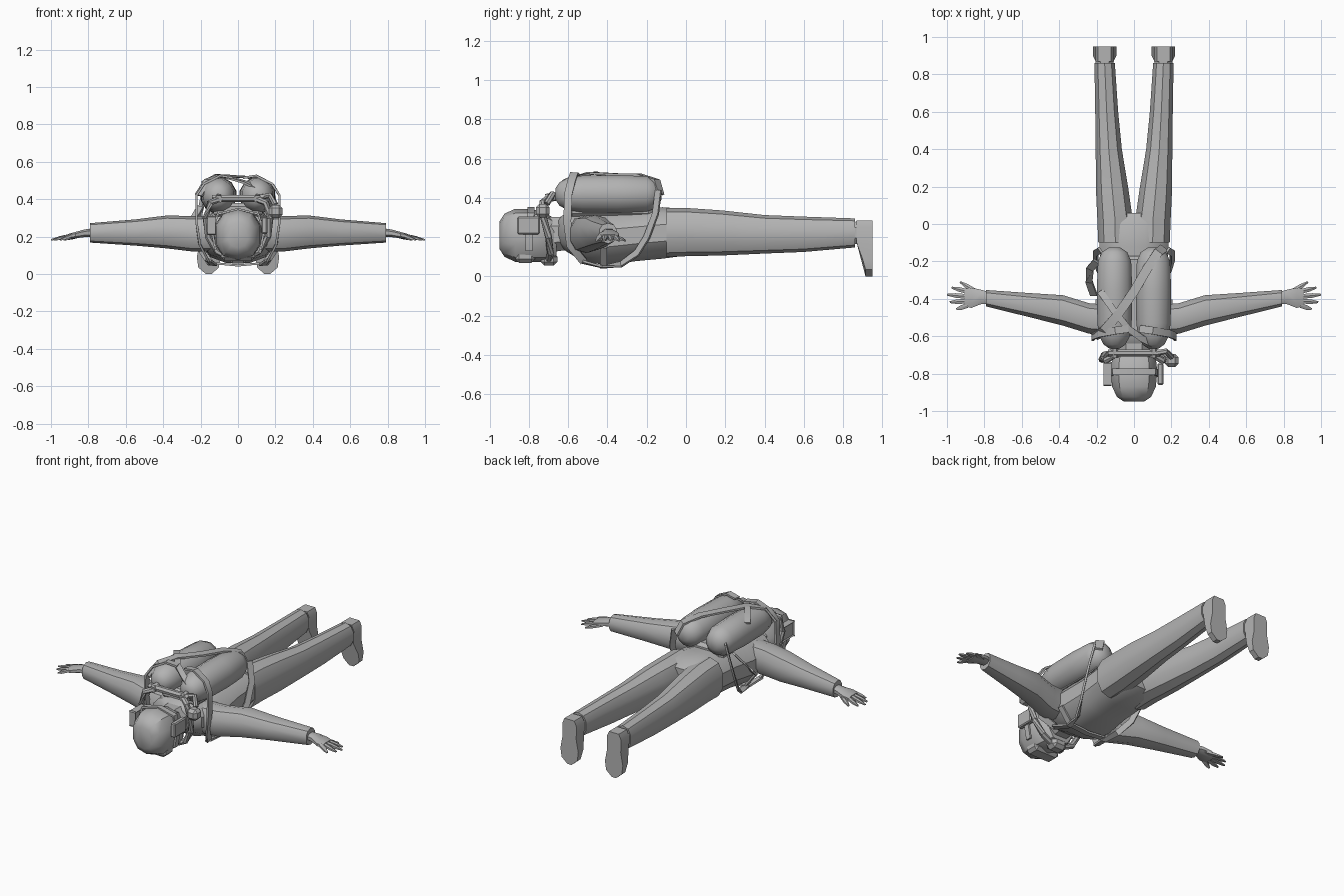
import bpy, bmesh, math
from mathutils import Vector as V

grey = bpy.data.materials.new("plain_grey")
grey.diffuse_color = (0.45, 0.45, 0.45, 1)


def finish(name, bm, angle=35):
    bmesh.ops.recalc_face_normals(bm, faces=bm.faces[:])
    me = bpy.data.meshes.new(name)
    bm.to_mesh(me)
    bm.free()
    me.materials.append(grey)
    me.shade_smooth()
    me.set_sharp_from_angle(angle=math.radians(angle))
    ob = bpy.data.objects.new(name, me)
    bpy.context.collection.objects.link(ob)
    return ob


def skin(name, rings, angle=35):
    """Close a stack of equally sized point rings into a solid."""
    bm = bmesh.new()
    vs = [[bm.verts.new(p) for p in r] for r in rings]
    n = len(vs[0])
    for a, b in zip(vs, vs[1:]):
        for i in range(n):
            j = (i + 1) % n
            bm.faces.new((a[i], a[j], b[j], b[i]))
    bm.faces.new(vs[0])
    bm.faces.new(vs[-1])
    return finish(name, bm, angle)


def loft(name, sections, axis, sides=10, power=0.85, angle=35):
    """sections: position on axis, side centre, z centre, side radius, z radius."""
    rings = []
    for t, c, cz, r, rz in sections:
        ring = []
        for i in range(sides):
            a = 2 * math.pi * (i + 0.5) / sides
            ca, sa = math.cos(a), math.sin(a)
            u = c + r * math.copysign(abs(ca) ** power, ca)
            w = cz + rz * math.copysign(abs(sa) ** power, sa)
            ring.append((t, u, w) if axis == "x" else (u, t, w))
        rings.append(ring)
    return skin(name, rings, angle)


def strap(name, pts, wdir, width, thick=0.012):
    """Flat webbing along points; wdir is the width direction."""
    pts = [V(p) for p in pts]
    rings = []
    for i, p in enumerate(pts):
        t = (pts[min(i + 1, len(pts) - 1)] - pts[max(i - 1, 0)]).normalized()
        w = V(wdir)
        w = (w - t * w.dot(t)).normalized()
        n = t.cross(w) * thick / 2
        w *= width / 2
        rings.append([p + w + n, p - w + n, p - w - n, p + w - n])
    return skin(name, rings)


def tube(name, pts, r, sides=7):
    pts = [V(p) for p in pts]
    rings = []
    for i, p in enumerate(pts):
        t = (pts[min(i + 1, len(pts) - 1)] - pts[max(i - 1, 0)]).normalized()
        u = t.cross(V((0.31, 0.2, 0.93))).normalized()
        w = t.cross(u)
        rings.append([p + r * (u * math.cos(k * math.tau / sides) + w * math.sin(k * math.tau / sides))
                      for k in range(sides)])
    return skin(name, rings)


def box(name, lo, hi, bevel=0.0):
    bm = bmesh.new()
    bmesh.ops.create_cube(bm, size=1)
    lo, hi = V(lo), V(hi)
    for v in bm.verts:
        v.co = V([(lo[k] + hi[k]) / 2 + v.co[k] * (hi[k] - lo[k]) for k in range(3)])
    if bevel:
        bmesh.ops.bevel(bm, geom=bm.edges[:], offset=bevel, segments=1, affect="EDGES")
    return finish(name, bm)


# torso, neck and hood (face down, back up)
loft("torso", [(-0.65, 0, 0.23, 0.09, 0.07), (-0.61, 0, 0.225, 0.175, 0.10),
               (-0.52, 0, 0.20, 0.20, 0.13), (-0.40, 0, 0.195, 0.20, 0.14),
               (-0.25, 0, 0.21, 0.185, 0.135), (-0.12, 0, 0.222, 0.19, 0.135),
               (0.00, 0, 0.225, 0.195, 0.122), (0.06, 0, 0.225, 0.17, 0.09)], "y", 12)
loft("neck", [(-0.75, 0, 0.21, 0.09, 0.10), (-0.60, 0, 0.22, 0.10, 0.09)], "y", 8)
loft("hood", [(-0.95, 0, 0.21, 0.055, 0.07), (-0.925, 0, 0.21, 0.095, 0.11),
              (-0.87, 0, 0.21, 0.122, 0.135), (-0.79, 0, 0.21, 0.130, 0.135),
              (-0.72, 0, 0.20, 0.122, 0.125), (-0.66, 0, 0.19, 0.085, 0.10)], "y", 10)

# face mask and mouthpiece
box("face_mask", (-0.09, -0.87, 0.07), (0.09, -0.77, 0.13), 0.018)
box("mouthpiece", (-0.05, -0.74, 0.055), (0.05, -0.655, 0.12), 0.02)
strap("mask_strap", [(-0.12, -0.80, 0.13), (-0.137, -0.80, 0.22), (-0.11, -0.79, 0.32),
                     (0, -0.79, 0.347), (0.11, -0.79, 0.32), (0.137, -0.80, 0.22),
                     (0.12, -0.80, 0.13)], (0, 1, 0), 0.035)

for s, side in ((-1, "left"), (1, "right")):
    cx = 0.157 * s
    # leg, ankle and downward pointing boot
    loft(side + "_leg", [(-0.10, 0.10 * s, 0.225, 0.095, 0.125), (0.02, 0.101 * s, 0.226, 0.099, 0.122),
                         (0.18, 0.116 * s, 0.222, 0.091, 0.115), (0.40, 0.135 * s, 0.215, 0.073, 0.098),
                         (0.60, 0.146 * s, 0.215, 0.064, 0.090), (0.86, cx, 0.222, 0.057, 0.074)], "y", 10)
    loft(side + "_ankle", [(0.84, cx, 0.222, 0.05, 0.06), (0.89, cx, 0.222, 0.052, 0.062)], "y", 8)
    outline = [(-0.035, 0.285), (0.035, 0.285), (0.05, 0.25), (0.048, 0.17), (0.063, 0.09),
               (0.055, 0.035), (0.015, 0.0), (-0.015, 0.0), (-0.055, 0.035), (-0.063, 0.09),
               (-0.048, 0.17), (-0.05, 0.25)]
    skin(side + "_boot", [[(cx + x, 0.87 + (0.0 if z > 0.14 else 0.03 if z > 0.05 else 0.045), z)
                           for x, z in outline],
                          [(cx + x, 0.95, z) for x, z in outline]])

    # arm with sleeve cuff
    loft(side + "_arm", [(0.12 * s, -0.515, 0.215, 0.085, 0.095), (0.24 * s, -0.505, 0.215, 0.085, 0.095),
                         (0.38 * s, -0.462, 0.225, 0.085, 0.088), (0.55 * s, -0.435, 0.222, 0.068, 0.070),
                         (0.79 * s, -0.397, 0.22, 0.046, 0.052)], "x", 10)

    # hand with spread fingers and thumb
    loft(side + "_palm", [(0.77 * s, -0.395, 0.222, 0.032, 0.025), (0.82 * s, -0.390, 0.218, 0.042, 0.022),
                          (0.87 * s, -0.395, 0.208, 0.058, 0.018), (0.905 * s, -0.393, 0.202, 0.050, 0.014)],
         "x", 8)
    for k, (x0, y0, x1, y1) in enumerate(((0.89, -0.435, 0.95, -0.456), (0.89, -0.412, 0.985, -0.418),
                                          (0.89, -0.388, 1.0, -0.378), (0.885, -0.362, 0.975, -0.340),
                                          (0.84, -0.365, 0.93, -0.310))):
        p, q = V((x0 * s, y0, 0.205)), V((x1 * s, y1, 0.182))
        d = (q - p).normalized()
        w = d.cross(V((0, 0, 1))).normalized()
        skin("%s_finger_%d" % (side, k + 1),
             [[c + w * (r * a) + V((0, 0, r * b * 0.9)) for a, b in ((1, 0.6), (0, 1), (-1, 0.6), (-1, -0.6), (1, -0.6))]
              for c, r in ((p, 0.013), (p.lerp(q, 0.6), 0.012), (q, 0.005))])

    # air tank with domed ends and valve
    tc = 0.104 * s
    loft(side + "_tank", [(y, tc, 0.42, r, r * 1.02) for y, r in
                          ((-0.665, 0.03), (-0.645, 0.06), (-0.60, 0.085), (-0.53, 0.095), (-0.35, 0.098),
                           (-0.20, 0.092), (-0.15, 0.07), (-0.125, 0.03))], "y", 12, 1.0)
    tube(side + "_valve", [(tc, -0.64, 0.41), (tc, -0.715, 0.40)], 0.022)

    # ear plate on the hood
    box(side + "_ear_plate", (0.125 * s, -0.86, 0.215), (0.157 * s, -0.745, 0.305), 0.006)

    # shoulder strap: over the tank, past the shoulder and round the chest
    strap(side + "_shoulder_strap", [(0.03 * s, -0.56, 0.515), (0.10 * s, -0.57, 0.525),
                                     (0.185 * s, -0.585, 0.48), (0.222 * s, -0.60, 0.42),
                                     (0.222 * s, -0.605, 0.28), (0.205 * s, -0.59, 0.16),
                                     (0.16 * s, -0.52, 0.075)], (0, 1, 0), 0.04)
    strap(side + "_chest_strap", [(0.16 * s, -0.53, 0.075), (0.13 * s, -0.43, 0.05),
                                  (0.15 * s, -0.33, 0.062), (0.19 * s, -0.25, 0.12),
                                  (0.205 * s, -0.20, 0.20), (0.205 * s, -0.155, 0.32),
                                  (0.18 * s, -0.14, 0.44)], (0.5 * s, 0.7, 0), 0.035)
    # breathing hose from valve round the head to the mouthpiece
    tube(side + "_hose", [(tc, -0.70, 0.40), (0.15 * s, -0.73, 0.38), (0.172 * s, -0.725, 0.30),
                          (0.16 * s, -0.70, 0.20), (0.11 * s, -0.69, 0.12), (0.04 * s, -0.70, 0.09)], 0.018)

# manifold joining the valves
tube("manifold", [(-0.14, -0.69, 0.405), (0.14, -0.69, 0.405)], 0.02)
# spare regulator on the right
tube("spare_hose", [(0.12, -0.69, 0.41), (0.17, -0.68, 0.42), (0.20, -0.71, 0.37)], 0.016)
box("spare_regulator", (0.165, -0.765, 0.30), (0.238, -0.695, 0.37), 0.018)

# belts around the chest and waist, diagonal webbing over the tanks
strap("chest_belt", [(-0.2, -0.42, 0.15), (-0.13, -0.42, 0.058), (0, -0.42, 0.046),
                     (0.13, -0.42, 0.058), (0.2, -0.42, 0.15)], (0, 1, 0), 0.035)
strap("long_diagonal", [(-0.21, -0.60, 0.42), (-0.16, -0.57, 0.50), (-0.09, -0.49, 0.527),
                        (0.0, -0.36, 0.52), (0.07, -0.24, 0.518), (0.13, -0.15, 0.49),
                        (0.16, -0.13, 0.42)], (0.8, -0.55, 0), 0.05)
strap("short_diagonal", [(-0.18, -0.36, 0.49), (-0.11, -0.46, 0.528), (-0.03, -0.56, 0.51),
                         (0.04, -0.61, 0.49), (0.10, -0.64, 0.46)], (0.75, 0.6, 0), 0.035)
# loose strap loop on the left
strap("side_loop", [(-0.20, -0.20, 0.36), (-0.235, -0.24, 0.30), (-0.24, -0.31, 0.23),
                    (-0.215, -0.38, 0.17)], (0, 0.7, 0.7), 0.04)
# back plate between the tanks and the back
box("back_plate", (-0.13, -0.60, 0.30), (0.13, -0.17, 0.38), 0.02)
